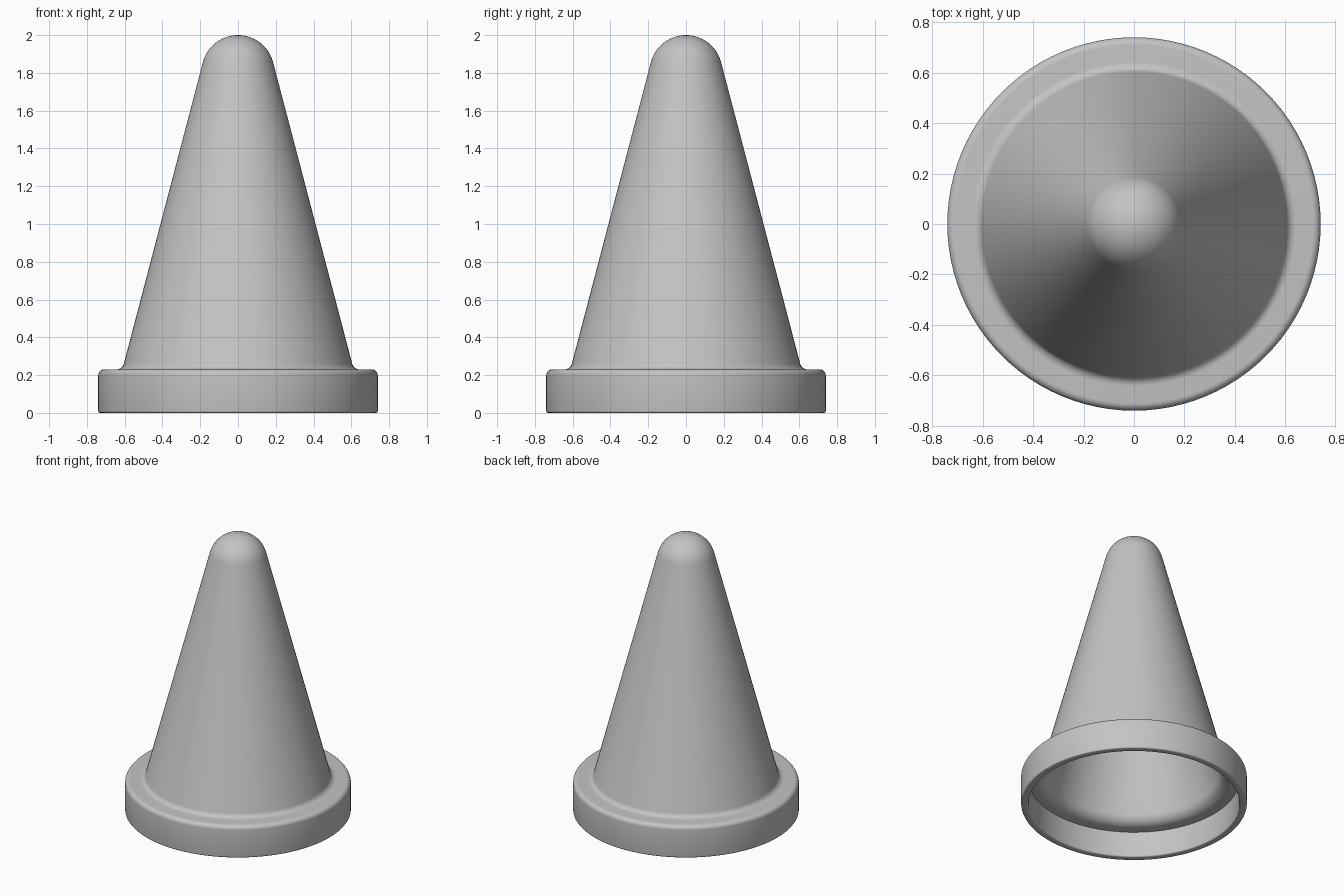
import bpy
import bmesh
from math import sin, cos, radians, pi
from mathutils import Vector

if "Cube" in bpy.data.objects:
    bpy.data.objects.remove(bpy.data.objects["Cube"], do_unlink=True)

WALL = 0.045    # shell thickness
SLOPE = 14.7    # cone half angle in degrees
SEGMENTS = 96


def arc(x, z, r, start, end, steps=8):
    """Points of an arc in the xz plane, angles in degrees."""
    angles = [radians(start + (end - start) * i / steps) for i in range(steps + 1)]
    return [(x + r * cos(a), z + r * sin(a)) for a in angles]


# Plain grey
grey = bpy.data.materials.new("grey")
grey.use_nodes = True
colour = (0.55, 0.55, 0.55, 1)
grey.diffuse_color = colour
grey.node_tree.nodes["Principled BSDF"].inputs["Base Color"].default_value = colour

# Nose sphere and the fillet that joins the cone to the flange
nose_r, fillet_r, fillet_z = 0.192, 0.04, 0.27
nose_z = 2 - nose_r
s = radians(SLOPE)
fillet_x = (nose_z * sin(s) + nose_r + fillet_r - fillet_z * sin(s)) / cos(s)
inner_r = fillet_r + WALL

# Outer skin, from the tip down to the rim
profile = arc(0, nose_z, nose_r, 90, SLOPE, 14)
profile += arc(fillet_x, fillet_z, fillet_r, 180 + SLOPE, 270)
profile += arc(0.71, 0.20, 0.03, 90, 0)
profile += arc(0.73, 0.01, 0.01, 0, -90, 4)
# Inner skin, from the rim back up to the tip
profile += arc(0.70, 0.01, 0.01, 270, 180, 4)
profile += [(0.69, fillet_z - inner_r)]
profile += arc(fillet_x, fillet_z, inner_r, 270, 180 + SLOPE)
profile += arc(0, nose_z, nose_r - WALL, SLOPE, 90, 14)

# Spin the profile into the hollow cone
bm = bmesh.new()
verts = [bm.verts.new((x, 0, z)) for x, z in profile]
edges = [bm.edges.new(pair) for pair in zip(verts, verts[1:])]
bmesh.ops.spin(bm, geom=verts + edges, cent=Vector((0, 0, 0)), axis=Vector((0, 0, 1)),
               angle=2 * pi, steps=SEGMENTS)
bmesh.ops.remove_doubles(bm, verts=bm.verts[:], dist=0.0002)
bmesh.ops.recalc_face_normals(bm, faces=bm.faces[:])
# The closed skins are separate at the tip, so check the outside faces outward
if bm.calc_volume(signed=True) < 0:
    bmesh.ops.reverse_faces(bm, faces=bm.faces[:])

mesh = bpy.data.meshes.new("hollow_cone")
bm.to_mesh(mesh)
bm.free()
mesh.materials.append(grey)
cone = bpy.data.objects.new("hollow_cone", mesh)
bpy.context.collection.objects.link(cone)

bpy.ops.object.select_all(action="DESELECT")
cone.select_set(True)
bpy.context.view_layer.objects.active = cone
bpy.ops.object.shade_smooth_by_angle(angle=radians(35))
